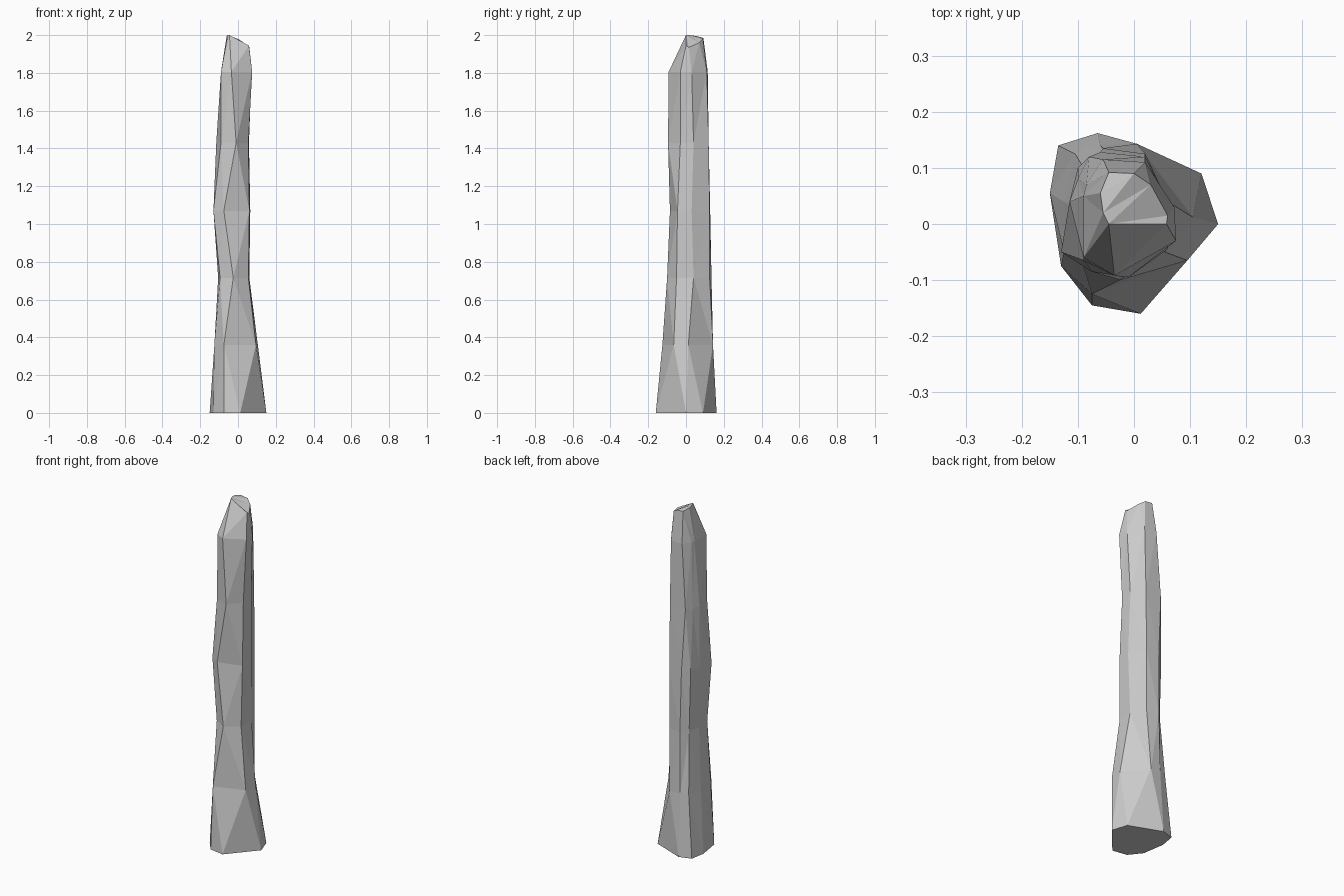
import bpy, bmesh

# Eight-sided cross-sections: front, right-front, right, back-right,
# back, back-left, left, left-front
base = [(-.075, -.145), (.012, -.16), (.15, 0), (.12, .09),
        (-.065, .162), (-.135, .14), (-.15, .055), (-.13, -.075)]
flare = [(-.075, -.125), (.095, -.065), (.105, .012), (.005, .143),
         (-.06, .14), (-.105, .125), (-.125, .04), (-.125, -.05)]
waist = [(-.025, -.1), (.055, -.05), (.06, .04), (.02, .125),
         (-.055, .135), (-.09, .1), (-.105, .03), (-.095, -.06)]
bulge = [(-.075, -.085), (.06, -.045), (.065, .03), (.02, .125),
         (-.06, .128), (-.1, .1), (-.115, .04), (-.13, -.05)]
neck = [(-.01, -.095), (.055, -.03), (.058, .04), (.02, .12),
        (-.08, .12), (-.1, .08), (-.115, .04), (-.09, -.065)]
shoulder = [(-.035, -.092), (.075, -.03), (.072, .03), (.02, .11),
            (-.055, .115), (-.085, .07), (-.09, .05), (-.09, -.06)]
crown = [(-.045, 0), (.058, 0), (.06, .015), (.03, .07),
         (0, .09), (-.045, .092), (-.06, .055), (-.055, .02)]
crown_z = [2, 1.945, 1.935, 1.96, 1.98, 1.985, 1.995, 2]

bm = bmesh.new()
rings = []
for z, sec in zip((0, .36, .715, 1.07, 1.43, 1.805),
                  (base, flare, waist, bulge, neck, shoulder)):
    rings.append([bm.verts.new((x, y, z)) for x, y in sec])
rings.append([bm.verts.new((x, y, z)) for (x, y), z in zip(crown, crown_z)])

# Faceted sides
for a, b in zip(rings, rings[1:]):
    for i in range(8):
        j = (i + 1) % 8
        bm.faces.new((a[i], a[j], b[j], b[i]))

# Flat foot and sloping, chipped top
bm.faces.new(rings[0][::-1])
bm.faces.new(rings[-1])
bmesh.ops.triangulate(bm, faces=bm.faces[:], quad_method='SHORT_EDGE')
bmesh.ops.recalc_face_normals(bm, faces=bm.faces[:])

mesh = bpy.data.meshes.new("stone_pillar")
bm.to_mesh(mesh)
bm.free()
pillar = bpy.data.objects.new("stone_pillar", mesh)
bpy.context.collection.objects.link(pillar)
